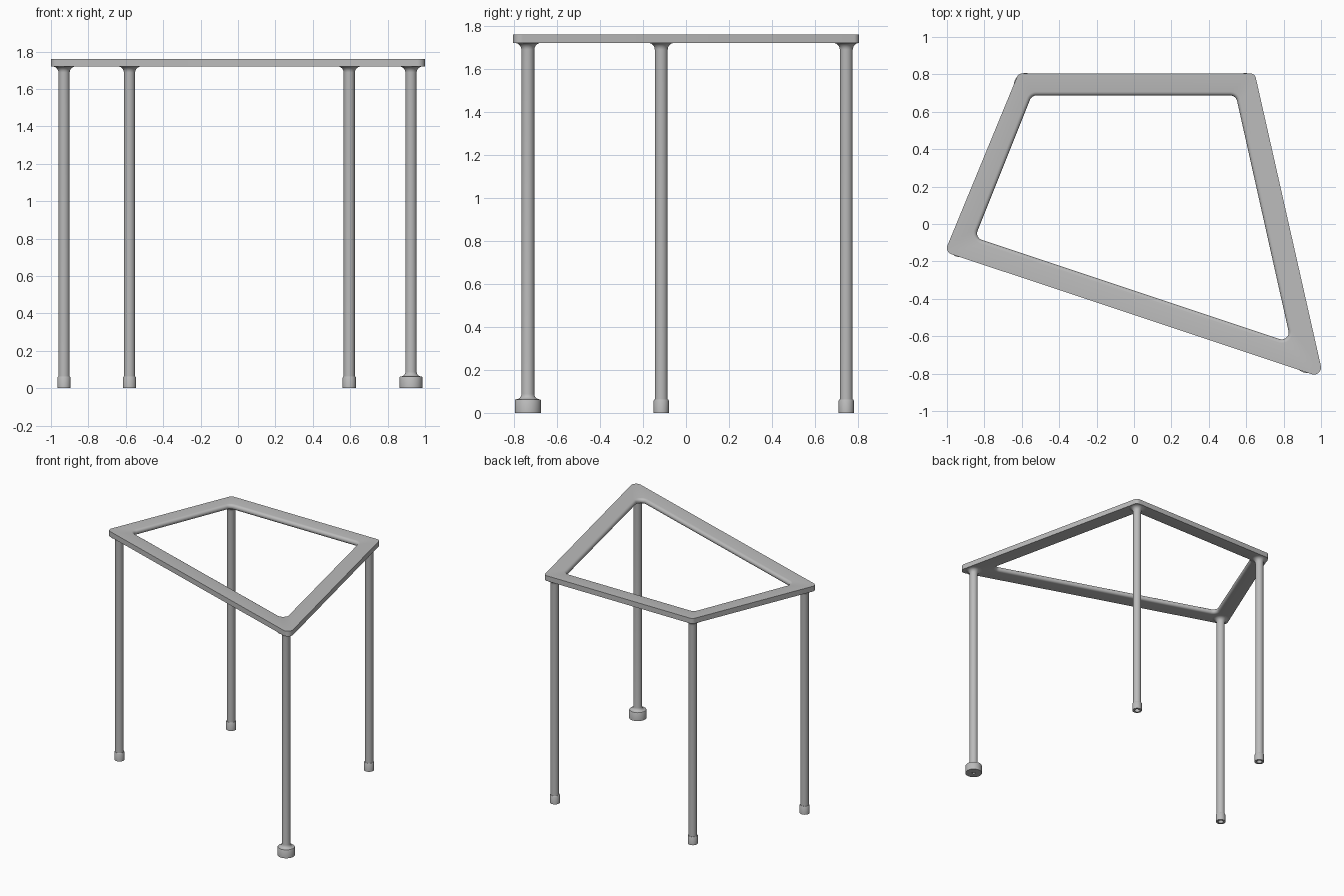
import bpy, bmesh, math
from mathutils import Vector

cube = bpy.data.objects.get("Cube")
if cube:
    bpy.data.objects.remove(cube)

grey = bpy.data.materials.new("plain grey")
grey.use_nodes = True
grey.diffuse_color = (0.5, 0.5, 0.5, 1)
bsdf = grey.node_tree.nodes["Principled BSDF"]
bsdf.inputs["Base Color"].default_value = grey.diffuse_color
bsdf.inputs["Roughness"].default_value = 0.6

SLAB_BOTTOM, SLAB_TOP = 1.72, 1.76


def finish(bm, name, location=(0, 0, 0)):
    bmesh.ops.recalc_face_normals(bm, faces=bm.faces)
    mesh = bpy.data.meshes.new(name)
    bm.to_mesh(mesh)
    bm.free()
    mesh.materials.append(grey)
    obj = bpy.data.objects.new(name, mesh)
    obj.location = location
    bpy.context.collection.objects.link(obj)
    bpy.ops.object.select_all(action='DESELECT')
    obj.select_set(True)
    bpy.context.view_layer.objects.active = obj
    bpy.ops.object.shade_smooth_by_angle(angle=math.radians(35))
    return obj


def bridge(bm, rings):
    for a, b in zip(rings, rings[1:]):
        n = len(a)
        for i in range(n):
            j = (i + 1) % n
            bm.faces.new((a[i], a[j], b[j], b[i]))


def rounded_outline(corners, radii, steps=8):
    """Counter-clockwise polygon swept round a circle at each corner."""
    pts = [Vector(c) for c in corners]
    outline = []
    for i, p in enumerate(pts):
        d_in, d_out = p - pts[i - 1], pts[(i + 1) % len(pts)] - p
        start = math.atan2(d_in.y, d_in.x) - math.pi / 2
        turn = (math.atan2(d_out.y, d_out.x) - math.pi / 2 - start) % math.tau
        for k in range(steps + 1):
            a = start + turn * k / steps
            outline.append(p + radii[i] * Vector((math.cos(a), math.sin(a))))
    return outline


# Four-sided ring top: crisp outer edge, rounded inner edge
outer = [(-0.598, 0.775), (-0.965, -0.128), (0.962, -0.767), (0.622, 0.775)]
outer_r = [0.03, 0.035, 0.038, 0.03]
inner = [(-0.522, 0.65), (-0.802, -0.05), (0.79, -0.58), (0.515, 0.65)]

bm = bmesh.new()


def add_ring(outline, z):
    return [bm.verts.new((p.x, p.y, z)) for p in outline]


half = (SLAB_TOP - SLAB_BOTTOM) / 2
rings = [add_ring(rounded_outline(outer, outer_r), SLAB_BOTTOM),
         add_ring(rounded_outline(outer, outer_r), SLAB_TOP)]
for k in range(9):
    a = math.pi / 2 - math.pi * k / 8
    radius = 0.037 + half * (1 - math.cos(a))
    rings.append(add_ring(rounded_outline(inner, [radius] * 4),
                          SLAB_BOTTOM + half * (1 + math.sin(a))))
bridge(bm, rings + rings[:1])
finish(bm, "table_top_frame")


def lathe(name, profile, location, sides=32):
    """Turned part; the profile runs from the inside of the base upward."""
    bm = bmesh.new()
    rings = [[bm.verts.new((r * math.cos(math.tau * i / sides),
                            r * math.sin(math.tau * i / sides), z))
              for i in range(sides)] for r, z in profile]
    bridge(bm, rings)
    bm.faces.new(rings[0])
    bm.faces.new(rings[-1])
    finish(bm, name, location)


def fillet(r, z, size, up):
    """Concave flare from shaft radius r out to r + size, ending at height z."""
    return [(r + size * (1 - math.cos(math.pi / 2 * k / 6)),
             z - up * size * (1 - math.sin(math.pi / 2 * k / 6)))
            for k in range(7)]


LEG = 0.03
top_flare = fillet(LEG, SLAB_BOTTOM, 0.032, 1)

# Legs, each with a flared head, a foot and a socket under the foot
legs = {"back_right": (-0.58, 0.745), "back_left": (0.595, 0.745),
        "front_right": (-0.93, -0.115), "front_left": (0.925, -0.735)}
for place, (x, y) in legs.items():
    wide = place == "front_left"
    foot, hole = (0.061, 0.012) if wide else (0.035, 0.02)
    base = fillet(LEG, 0.063, 0.025, -1)[::-1] if wide else [(LEG, 0.063)]
    lathe(place + "_leg", base + top_flare, (x, y, 0))
    lathe(place + "_foot",
          [(hole, 0.03), (hole, 0), (foot, 0), (foot, 0.058),
           (foot - 0.003, 0.063)], (x, y, 0))
